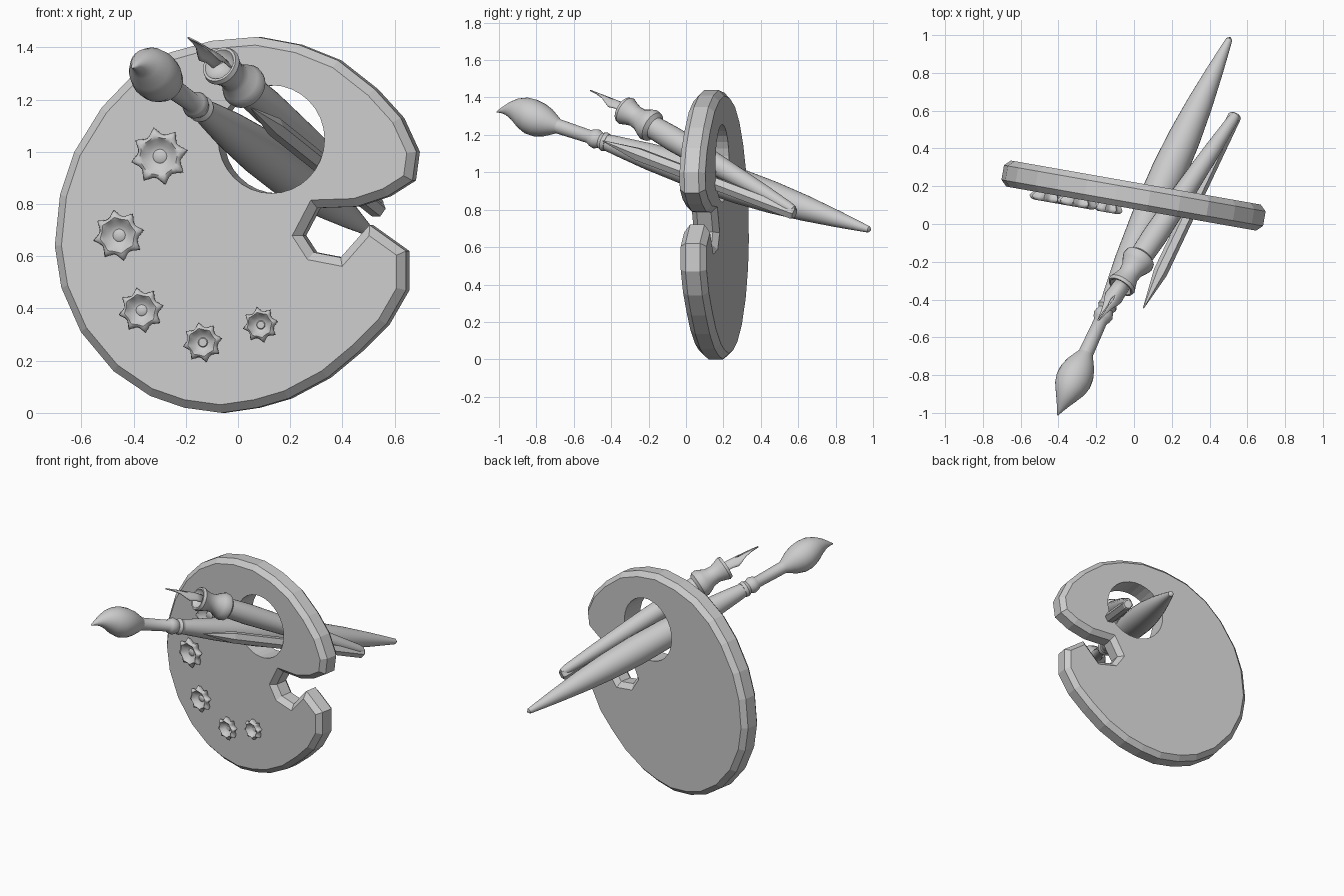
import bpy, bmesh
from math import sin, cos, pi, radians
from mathutils import Matrix, Vector

if "Cube" in bpy.data.objects:
    bpy.data.objects.remove(bpy.data.objects["Cube"])


def finish(bm, name, matrix=Matrix(), smooth=35):
    bmesh.ops.remove_doubles(bm, verts=bm.verts, dist=1e-5)
    bmesh.ops.recalc_face_normals(bm, faces=bm.faces)
    me = bpy.data.meshes.new(name)
    bm.to_mesh(me)
    bm.free()
    ob = bpy.data.objects.new(name, me)
    bpy.context.collection.objects.link(ob)
    ob.matrix_world = matrix
    bpy.ops.object.select_all(action='DESELECT')
    ob.select_set(True)
    bpy.context.view_layer.objects.active = ob
    if smooth:
        bpy.ops.object.shade_smooth_by_angle(angle=radians(smooth))
    return ob


def axis_frame(a, b):
    """Local z runs from a to b, local y points as far up as possible."""
    a, b = Vector(a), Vector(b)
    d = (b - a).normalized()
    side = Vector((0, 0, 1)).cross(d).normalized()
    up = d.cross(side)
    m = Matrix((side, up, d)).transposed().to_4x4()
    m.translation = a
    return m


def skin(rows):
    """Join closed rings of points with quads."""
    bm = bmesh.new()
    rings = [[bm.verts.new(p) for p in row] for row in rows]
    for r0, r1 in zip(rings, rings[1:]):
        for i in range(len(r0)):
            j = (i + 1) % len(r0)
            bm.faces.new((r0[i], r0[j], r1[j], r1[i]))
    return bm


def lathe(name, profile, matrix, segs=24, smooth=35):
    """Profile rows: distance along axis, radius, optional upward shift."""
    rows = []
    for s, r, *off in profile:
        o = off[0] if off else 0
        rows.append([(r * cos(2 * pi * i / segs), r * sin(2 * pi * i / segs) + o, s)
                     for i in range(segs)])
    return finish(skin(rows), name, matrix, smooth)


# Palette board: chamfered outline with finger notch and a round hole
board = Matrix.Translation((0, 0.15, 0)) @ Matrix.Rotation(radians(-10), 4, 'Z')
C, HALF = cos(radians(10)), 0.07
outline = [(.08, 1.44), (.24, 1.41), (.39, 1.35), (.53, 1.24), (.63, 1.13), (.69, 1.0),
           (.675, .89), (.58, .83), (.46, .79), (.31, .785), (.255, .68), (.297, .615),
           (.40, .595), (.51, .72), (.65, .62), (.65, .47), (.575, .34), (.47, .235),
           (.35, .135), (.20, .055), (.08, .02), (-.055, 0), (-.20, .02), (-.33, .065),
           (-.47, .16), (-.595, .31), (-.67, .48), (-.695, .64), (-.675, .835),
           (-.62, 1.0), (-.515, 1.17), (-.40, 1.29), (-.255, 1.38), (-.095, 1.425)]
bm = bmesh.new()
face = bm.faces.new([bm.verts.new((x / C, -HALF, z)) for x, z in outline])
ext = bmesh.ops.extrude_face_region(bm, geom=[face], use_keep_orig=True)
for v in ext['geom']:
    if isinstance(v, bmesh.types.BMVert):
        v.co.y = HALF
bmesh.ops.recalc_face_normals(bm, faces=bm.faces)
caps = [e for e in bm.edges if abs(e.verts[0].co.y - e.verts[1].co.y) < 1e-4]
bmesh.ops.bevel(bm, geom=caps, offset=0.031, segments=1, affect='EDGES')
palette = finish(bm, "palette_board", board, smooth=0)

hole = lathe("hole_cutter", [(-.3, 0), (-.3, .207), (.3, .207), (.3, 0)],
             board @ Matrix.Translation((.142, 0, 1.048)) @ Matrix.Rotation(pi / 2, 4, 'X'),
             32, 0)
hole.hide_render = True
mod = palette.modifiers.new("hole", 'BOOLEAN')
mod.operation, mod.object, mod.solver = 'DIFFERENCE', hole, 'EXACT'
bpy.context.view_layer.objects.active = palette
bpy.ops.object.modifier_apply(modifier="hole")
bpy.data.objects.remove(hole)

# Paint blobs: eight-pointed rosettes with a dished centre
blob_rows = [(.84, 0, 1), (1, .022, 1), (.90, .036, .8), (.70, .042, .4),
             (.58, .036, 0), (.40, .016, 0), (.24, .012, 0), (.20, .016, 0), (0, .016, 0)]
blobs = [(-.297, .983, .112), (-.453, .68, .1), (-.367, .393, .089),
         (-.132, .27, .078), (.09, .337, .07)]
for n, (x, z, R) in enumerate(blobs):
    rows = []
    for r, h, star in blob_rows:
        row = []
        for i in range(48):
            t = 2 * pi * i / 48
            k = R * r * (1 - .25 * star * abs(sin(4 * t)))
            t += .2
            row.append((k * cos(t), -HALF - h, k * sin(t)))
        rows.append(row)
    finish(skin(rows), f"paint_blob_{n + 1}",
           board @ Matrix.Translation(((x + .012) / C, 0, z)), 50)

# Big brush: handle, ferrule and curled bristles share one axis
brush = axis_frame((-.15, -.455, 1.17), (.51, .99, .69))
lathe("brush_handle", [(.02, 0), (.02, .042), (.1, .052), (.3, .072), (.6, .09), (.85, .094),
                       (1.05, .086), (1.25, .069), (1.45, .045), (1.6, .024),
                       (1.645, .017), (1.66, 0)], brush, 28)
lathe("brush_ferrule", [(-.28, 0), (-.28, .04), (-.07, .036), (-.055, .046), (-.03, .053),
                        (-.01, .046), (0, .042), (.02, .052), (.04, .047), (.05, 0)],
      brush, 24)
lathe("brush_bristles", [(-.26, 0), (-.26, .038), (-.29, .055), (-.33, .077), (-.38, .093),
                         (-.43, .096, .003), (-.48, .085, .01), (-.53, .06, .014),
                         (-.57, .037, .006), (-.605, .017, -.012), (-.63, .004, -.03),
                         (-.632, 0, -.031)], brush, 24, 60)

# Dip pen: turned holder with a flanged collar
pen = axis_frame((-.19, -.51, 1.44), (.545, .585, .79))
lathe("pen_holder", [(.28, 0), (.255, .05), (.237, .062), (.237, .072), (.255, .078),
                     (.28, .068), (.32, .056), (.36, .06), (.395, .078), (.42, .088),
                     (.445, .084), (.462, .062), (.6, .066), (.9, .058), (1.2, .045),
                     (1.42, .031), (1.455, .024), (1.468, 0)], pen, 24)

# Nib: two mirrored curved halves split by a slit
bm = bmesh.new()
nib_rows = [(0, .004), (.05, .014), (.10, .027), (.14, .042), (.17, .05), (.21, .046), (.275, .045)]
for side in (-1, 1):
    grid = []
    for s, w in nib_rows:
        gap = .002 if s < .12 else (.007 if s < .15 else 0)
        row = []
        for i in range(6):
            u = gap + (w - gap) * i / 5
            row.append(bm.verts.new((side * u, .03 * min(1, s / .2) - u * u / .05 * .8, s)))
        grid.append(row)
    for r0, r1 in zip(grid, grid[1:]):
        for i in range(5):
            bm.faces.new((r0[i], r0[i + 1], r1[i + 1], r1[i]))
nib = finish(bm, "pen_nib", pen)
nib.modifiers.new("thickness", 'SOLIDIFY').thickness = .006

# Hexagonal pencil
lathe("pencil", [(0, 0), (0, .003), (.22, .038), (1.19, .036), (1.2, .028), (1.2, 0)],
      axis_frame((.05, -.445, 1.168), (.53, .565, .785)), 6, 0)
